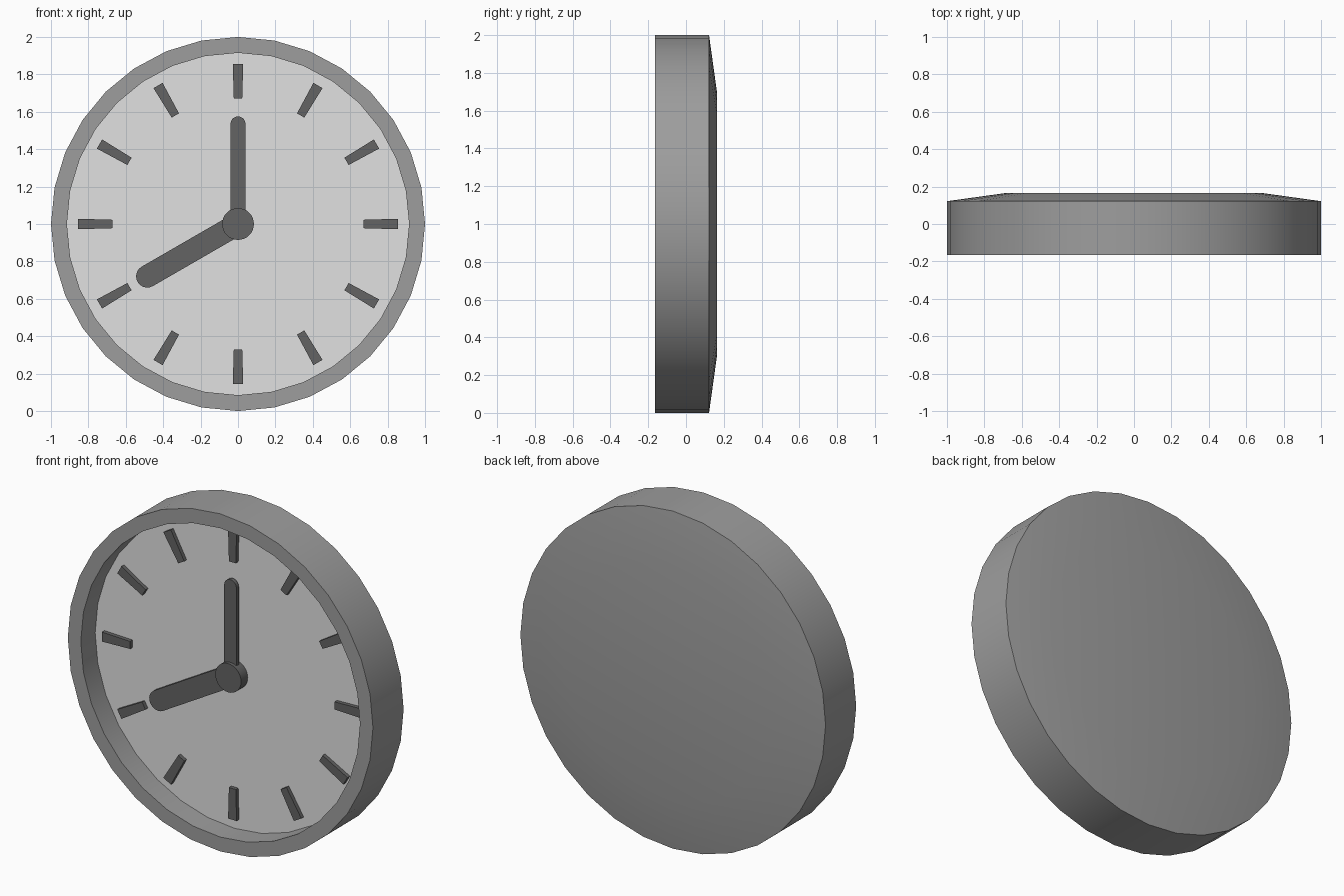
import bpy, bmesh, math

if "Cube" in bpy.data.objects:
    bpy.data.objects.remove(bpy.data.objects["Cube"])

CZ = 1.0          # height of the clock centre
DIAL_Y = -0.03    # depth of the recessed dial


def mat(name, v):
    m = bpy.data.materials.new(name)
    m.diffuse_color = (v, v, v, 1)
    m.use_nodes = True
    m.node_tree.nodes["Principled BSDF"].inputs["Base Color"].default_value = m.diffuse_color
    return m


CASE = mat("case grey", 0.34)
DIAL = mat("dial light grey", 0.75)
DARK = mat("dark grey", 0.125)


def finish(name, bm, mats, smooth=True):
    bmesh.ops.recalc_face_normals(bm, faces=bm.faces)
    me = bpy.data.meshes.new(name)
    bm.to_mesh(me)
    bm.free()
    ob = bpy.data.objects.new(name, me)
    bpy.context.collection.objects.link(ob)
    for m in mats:
        me.materials.append(m)
    if smooth:
        bpy.ops.object.select_all(action='DESELECT')
        ob.select_set(True)
        bpy.context.view_layer.objects.active = ob
        bpy.ops.object.shade_smooth_by_angle(angle=math.radians(30))
    return ob


def lathe(profile, n=32):
    """Closed solid turned about the y axis from (radius, y) points."""
    bm = bmesh.new()
    rings = [[bm.verts.new((r * math.sin(2 * math.pi * i / n), y,
                            CZ + r * math.cos(2 * math.pi * i / n)))
              for i in range(n)] for r, y in profile]
    for a, b in zip(rings, rings[1:]):
        for i in range(n):
            j = (i + 1) % n
            bm.faces.new((a[i], a[j], b[j], b[i]))
    bm.faces.new(rings[0])
    bm.faces.new(rings[-1])
    return bm


def plate(name, outline, angle, y0, y1, smooth=True):
    """Flat outline (across, outward) turned clockwise from twelve, extruded in y."""
    c, s = math.cos(angle), math.sin(angle)
    bm = bmesh.new()
    front, back = ([bm.verts.new((u * c + v * s, y, CZ - u * s + v * c))
                    for u, v in outline] for y in (y0, y1))
    bm.faces.new(front)
    bm.faces.new(back)
    n = len(outline)
    for i in range(n):
        j = (i + 1) % n
        bm.faces.new((front[i], front[j], back[j], back[i]))
    return finish(name, bm, [DARK], smooth)


def hand_outline(w, length, n=10):
    """Bar from the centre with a rounded tip."""
    tip = [(w * math.cos(math.pi * i / n), length - w + w * math.sin(math.pi * i / n))
           for i in range(n + 1)]
    return [(w, 0)] + tip + [(-w, 0)]


# Case with rim, shallow domed back and recessed dial
bm = lathe([(0.915, DIAL_Y), (0.915, -0.165), (1, -0.165), (1, 0.122), (0.69, 0.165)])
for f in bm.faces:
    if all(abs(v.co.y - DIAL_Y) < 1e-4 for v in f.verts):
        f.material_index = 1
finish("clock_case", bm, [CASE, DIAL])

# Hour markers, slightly wider outwards
marker = [(-0.0225, 0.67), (0.0225, 0.67), (0.028, 0.855), (-0.028, 0.855)]
for k in range(12):
    plate(f"hour_marker_{k + 1}", marker, math.radians(30 * (k + 1)),
          -0.053, DIAL_Y + 0.005, False)

# Hands and centre hub
plate("hour_hand", hand_outline(0.06, 0.62), math.radians(240), -0.053, DIAL_Y + 0.005)
plate("minute_hand", hand_outline(0.04, 0.575), 0, -0.072, -0.05)
finish("centre_hub", lathe([(0.085, DIAL_Y + 0.005), (0.085, -0.092)]), [DARK])
